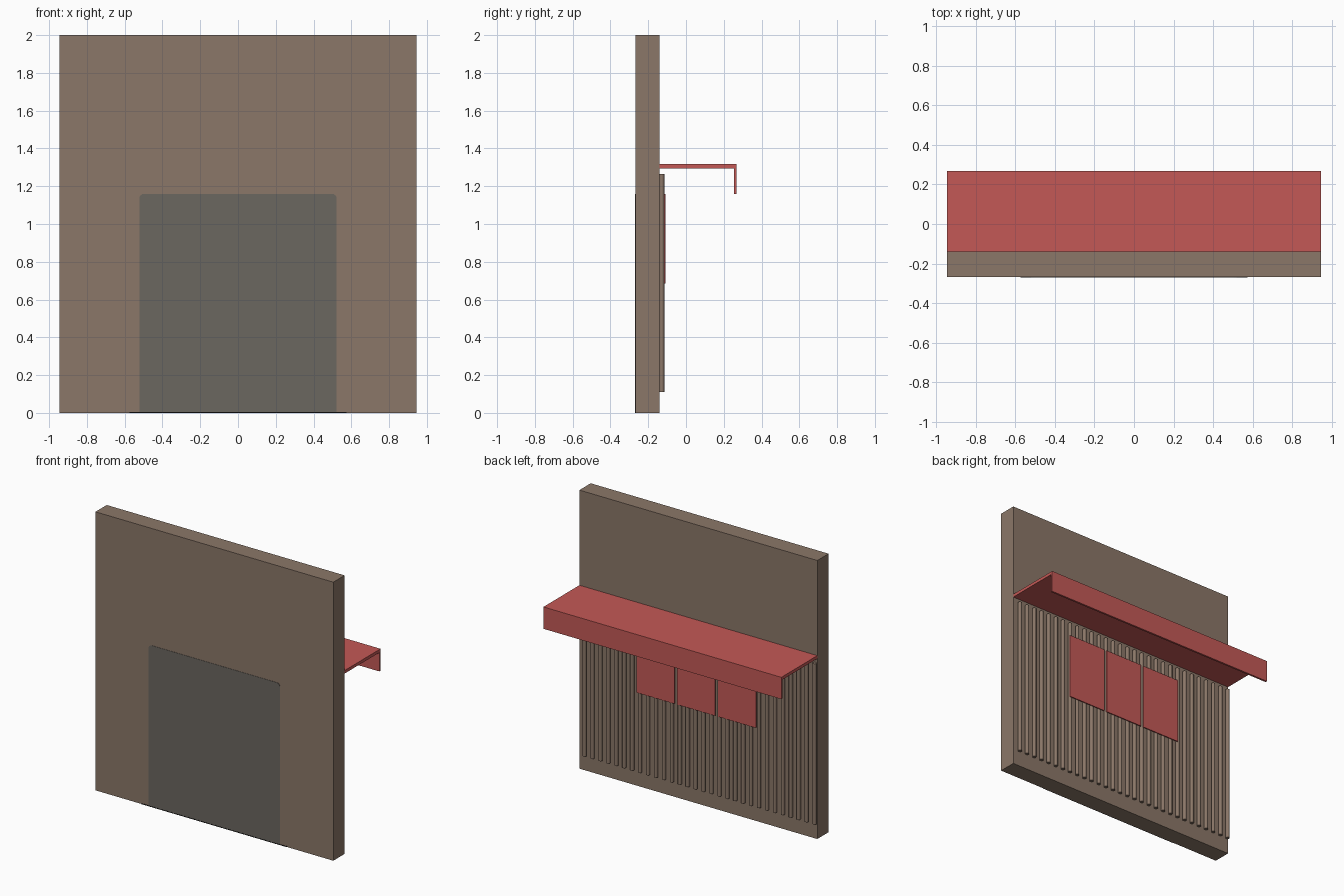
import bpy, bmesh, math

old = bpy.data.objects.get("Cube")
if old:
    bpy.data.objects.remove(old, do_unlink=True)


def material(name, rgb):
    lin = [((c / 255 + 0.055) / 1.055) ** 2.4 for c in rgb]
    m = bpy.data.materials.new(name)
    m.use_nodes = True
    m.diffuse_color = (*lin, 1)
    m.node_tree.nodes["Principled BSDF"].inputs["Base Color"].default_value = (*lin, 1)
    return m


BROWN = material("wall brown", (139, 119, 104))
RED = material("awning red", (196, 89, 86))
GREY = material("door grey", (107, 103, 96))
BLACK = material("threshold black", (20, 20, 20))


def add_object(name, bm, mat):
    bmesh.ops.recalc_face_normals(bm, faces=bm.faces)
    me = bpy.data.meshes.new(name)
    bm.to_mesh(me)
    bm.free()
    me.materials.append(mat)
    ob = bpy.data.objects.new(name, me)
    bpy.context.collection.objects.link(ob)
    return ob


def box(name, x0, x1, y0, y1, z0, z1, mat):
    bm = bmesh.new()
    bmesh.ops.create_cube(bm, size=1)
    for v in bm.verts:
        v.co = (x1 if v.co.x > 0 else x0,
                y1 if v.co.y > 0 else y0,
                z1 if v.co.z > 0 else z0)
    return add_object(name, bm, mat)


def prism(name, points, depth, mat):
    """Close a planar outline and extrude it along the depth vector."""
    bm = bmesh.new()
    face = bm.faces.new([bm.verts.new(p) for p in points])
    res = bmesh.ops.extrude_face_region(bm, geom=[face])
    bmesh.ops.translate(bm, vec=depth,
                        verts=[g for g in res["geom"] if isinstance(g, bmesh.types.BMVert)])
    return add_object(name, bm, mat)


HALF = 0.945
FRONT, BACK = -0.268, -0.14

# Wall slab
box("wall", -HALF, HALF, FRONT, BACK, 0, 2, BROWN)

# Door panel on the front, with rounded top corners
W, TOP, R = 0.522, 1.16, 0.025
outline = [(-W, 0), (W, 0)]
for cx, start in ((W - R, 0), (-W + R, 90)):
    for i in range(5):
        a = math.radians(start + 22.5 * i)
        outline.append((cx + R * math.cos(a), TOP - R + R * math.sin(a)))
prism("door_panel", [(x, FRONT - 0.002, z) for x, z in outline], (0, 0.004, 0), GREY)

# Threshold strip under the door
box("door_threshold", -0.575, 0.575, FRONT - 0.003, FRONT + 0.002, 0, 0.005, BLACK)

# L-shaped awning on the back: roof with a hanging valance
awning = [(BACK, 1.295), (BACK, 1.317), (0.268, 1.317), (0.268, 1.16),
          (0.254, 1.16), (0.254, 1.295)]
prism("awning", [(-HALF, y, z) for y, z in awning], (2 * HALF, 0, 0), RED)

# Row of round upright slats on the back
COUNT, RADIUS = 30, 0.0135
pitch = 2 * HALF / COUNT
z0, z1 = 0.11, 1.265
bm = bmesh.new()
for i in range(COUNT):
    x = -HALF + RADIUS + i * pitch
    made = bmesh.ops.create_cone(bm, cap_ends=True, segments=12, radius1=RADIUS,
                                 radius2=RADIUS, depth=z1 - z0)
    bmesh.ops.translate(bm, vec=(x, -0.1285, (z0 + z1) / 2), verts=made["verts"])
slats = add_object("wall_slats", bm, BROWN)
bpy.context.view_layer.objects.active = slats
slats.select_set(True)
bpy.ops.object.shade_smooth_by_angle(angle=math.radians(40))
slats.select_set(False)

# Three thin sign boards over the slats
for i, name in enumerate(("right", "middle", "left")):
    cx = -0.004 + (i - 1) * 0.324
    box("sign_board_" + name, cx - 0.151, cx + 0.151, -0.116, -0.109, 0.685, 1.16, RED)
